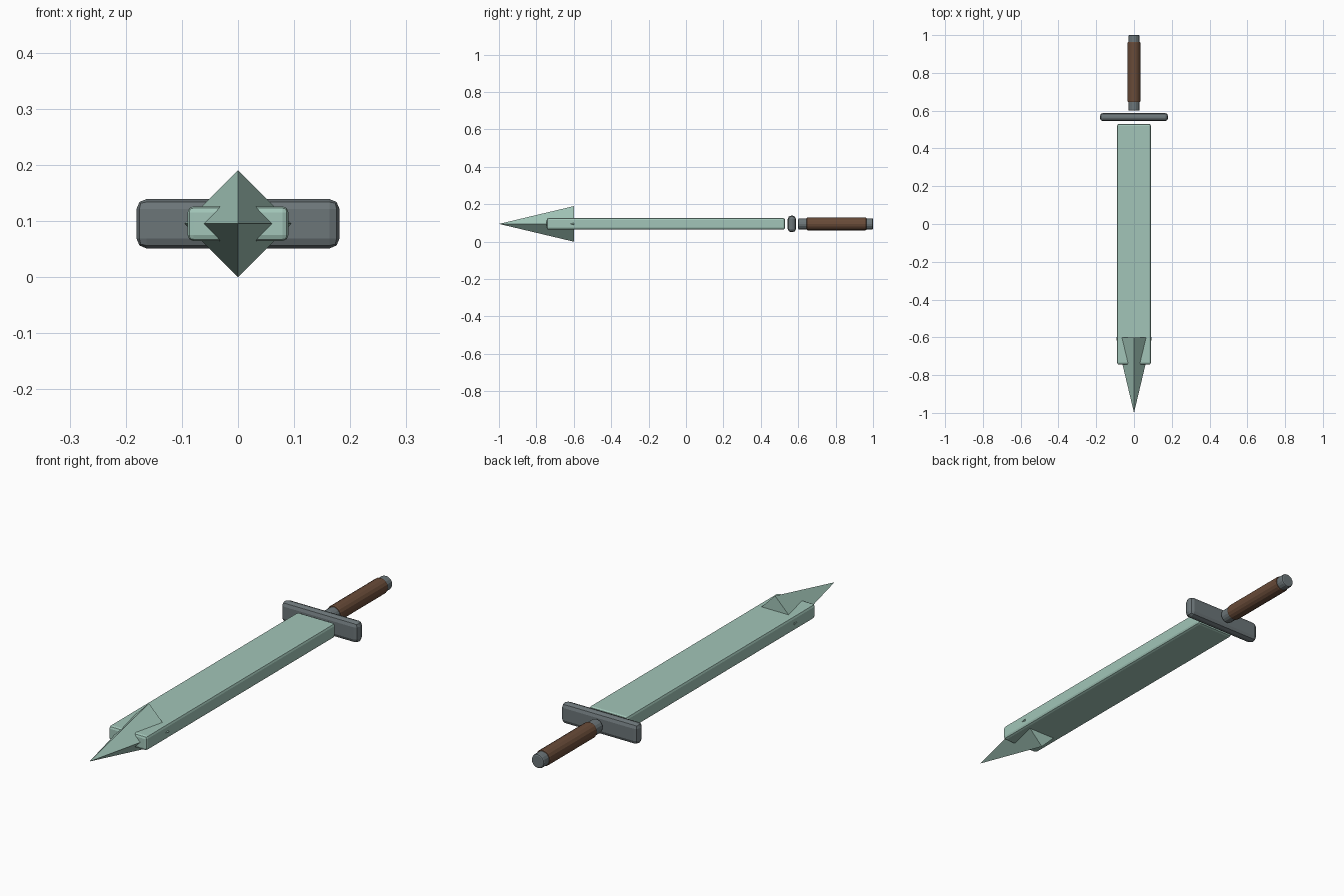
import bpy
from math import radians

if "Cube" in bpy.data.objects:
    bpy.data.objects.remove(bpy.data.objects["Cube"])

CZ = 0.095  # height of the sword's axis


def material(name, rgb):
    m = bpy.data.materials.new(name)
    m.diffuse_color = (*rgb, 1)
    m.use_nodes = True
    m.node_tree.nodes["Principled BSDF"].inputs["Base Color"].default_value = m.diffuse_color
    return m


steel = material("pale_green_steel", (0.36, 0.56, 0.48))
iron = material("dark_iron", (0.15, 0.18, 0.19))
leather = material("brown_leather", (0.14, 0.07, 0.04))


def finish(name, mat, bevel=0, segments=2):
    ob = bpy.context.object
    ob.name = name
    ob.data.materials.append(mat)
    bpy.ops.object.transform_apply(location=False, rotation=True, scale=True)
    if bevel:
        b = ob.modifiers.new("bevel", 'BEVEL')
        b.width, b.segments, b.limit_method = bevel, segments, 'ANGLE'
        b.angle_limit = radians(40)
    return ob


def box(name, mat, width, y0, y1, height, bevel, segments=2):
    bpy.ops.mesh.primitive_cube_add(size=1, location=(0, (y0 + y1) / 2, CZ))
    bpy.context.object.scale = (width, y1 - y0, height)
    return finish(name, mat, bevel, segments)


def rod(name, mat, radius, y0, y1, bevel):
    bpy.ops.mesh.primitive_cylinder_add(
        vertices=16, radius=radius, depth=y1 - y0,
        location=(0, (y0 + y1) / 2, CZ), rotation=(radians(90), 0, 0))
    return finish(name, mat, bevel)


# Blade and crossguard
box("blade", steel, 0.18, -0.745, 0.53, 0.062, 0.011)
box("crossguard", iron, 0.362, 0.544, 0.588, 0.088, 0.018)

# Four-sided point, buried in the end of the blade
bpy.ops.mesh.primitive_cone_add(
    vertices=4, radius1=0.095, radius2=0, depth=0.4,
    location=(0, -0.8, CZ), rotation=(radians(90), 0, 0))
finish("blade_tip", steel)

# Handle core with a leather wrap over it
rod("handle_core", iron, 0.030, 0.60, 1.0, 0.006)
rod("leather_wrap", leather, 0.034, 0.645, 0.965, 0.005)
